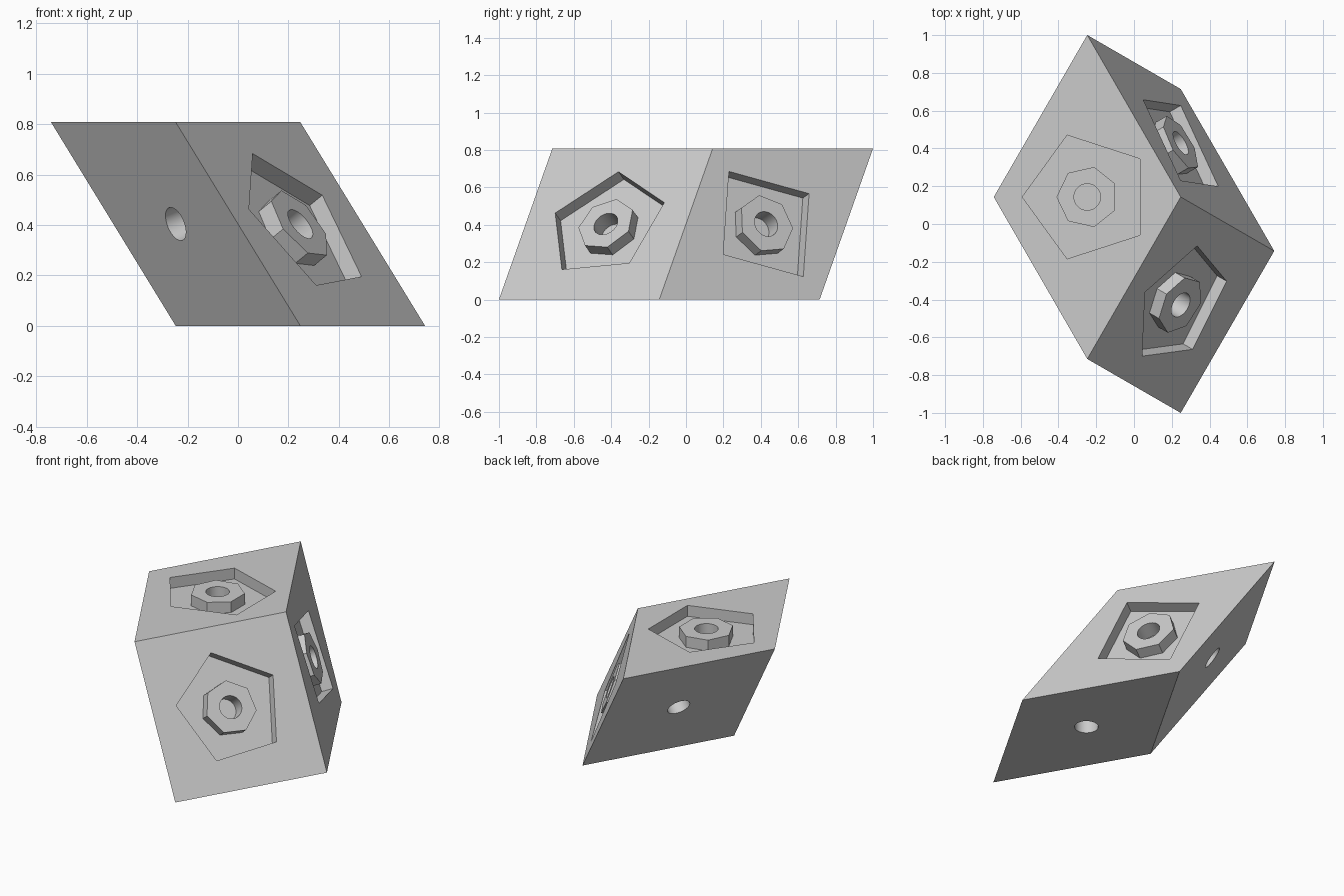
import bpy, bmesh, math
from mathutils import Vector

if "Cube" in bpy.data.objects:
    bpy.data.objects.remove(bpy.data.objects["Cube"])

S = 0.99                       # edge length
H = S * math.sqrt(2 / 3)       # height of the leaning block
DEPTH = 0.071                  # recess depth
HOLE_R, HOLE_DEPTH = 0.07, 0.1

grey = bpy.data.materials.new("warm_grey")
grey.diffuse_color = (0.6, 0.6, 0.6, 1)
grey.use_nodes = True
grey.node_tree.nodes["Principled BSDF"].inputs["Base Color"].default_value = grey.diffuse_color

# Edge directions of the rhombohedral block
a = Vector((0.5, math.sqrt(3) / 2, 0)) * S
b = Vector((0.5, -math.sqrt(3) / 2, 0)) * S
c = Vector((0.5 * S, -S / math.sqrt(12), -H))
mid = Vector((0, 0, H / 2))


def make_object(name, bm):
    bmesh.ops.recalc_face_normals(bm, faces=bm.faces)
    me = bpy.data.meshes.new(name)
    bm.to_mesh(me)
    bm.free()
    me.materials.append(grey)
    ob = bpy.data.objects.new(name, me)
    bpy.context.collection.objects.link(ob)
    return ob


def prism(name, centre, normal, first, sides, radius, top, bottom):
    """Regular prism along normal, with its first corner toward 'first'."""
    e1 = first.normalized()
    e2 = normal.cross(e1)
    bm = bmesh.new()
    rings = []
    for h in (bottom, top):
        rings.append([bm.verts.new(centre + normal * h + radius * (
            e1 * math.cos(2 * math.pi * i / sides) +
            e2 * math.sin(2 * math.pi * i / sides))) for i in range(sides)])
    for r in rings:
        bm.faces.new(r)
    for i in range(sides):
        j = (i + 1) % sides
        bm.faces.new((rings[0][i], rings[0][j], rings[1][j], rings[1][i]))
    return make_object(name, bm)


# Leaning block
bm = bmesh.new()
for i in (-0.5, 0.5):
    for j in (-0.5, 0.5):
        for k in (-0.5, 0.5):
            bm.verts.new(mid + a * i + b * j + c * k)
bmesh.ops.convex_hull(bm, input=bm.verts[:])
bmesh.ops.dissolve_limit(bm, angle_limit=0.01, verts=bm.verts[:], edges=bm.edges[:])
block = make_object("leaning_block", bm)
bpy.context.view_layer.objects.active = block
block.select_set(True)


def combine(tool, operation):
    mod = block.modifiers.new(tool.name, 'BOOLEAN')
    mod.object, mod.operation, mod.solver = tool, operation, 'EXACT'
    bpy.ops.object.modifier_apply(modifier=mod.name)
    bpy.data.objects.remove(tool)


# Each pair of faces: outward offset, normal, recess corner direction, sides
faces = [
    (-c / 2, Vector((0, 0, 1)), Vector((-1, 0, 0)), 5),
    (b / 2, c.cross(a).normalized(), -0.5 * a + math.sqrt(0.75) * c, 5),
    (a / 2, b.cross(c).normalized(), c - b, 4),
]
for offset, n, first, sides in faces:
    if n.dot(offset) < 0:
        n = -n
    front, back = mid + offset, mid - offset
    # Recess with a flush seven-sided boss
    combine(prism("recess", front, n, first, sides, 0.344, 0.05, -DEPTH), 'DIFFERENCE')
    combine(prism("boss", front, n, first, 7, 0.163, 0, -DEPTH - 0.01), 'UNION')
    # Round blind holes in the boss and in the opposite face
    combine(prism("boss_hole", front, n, first, 40, HOLE_R, 0.05, -HOLE_DEPTH), 'DIFFERENCE')
    combine(prism("plain_hole", back, -n, first, 40, HOLE_R, 0.05, -HOLE_DEPTH), 'DIFFERENCE')

bpy.ops.object.shade_smooth_by_angle(angle=math.radians(30))
